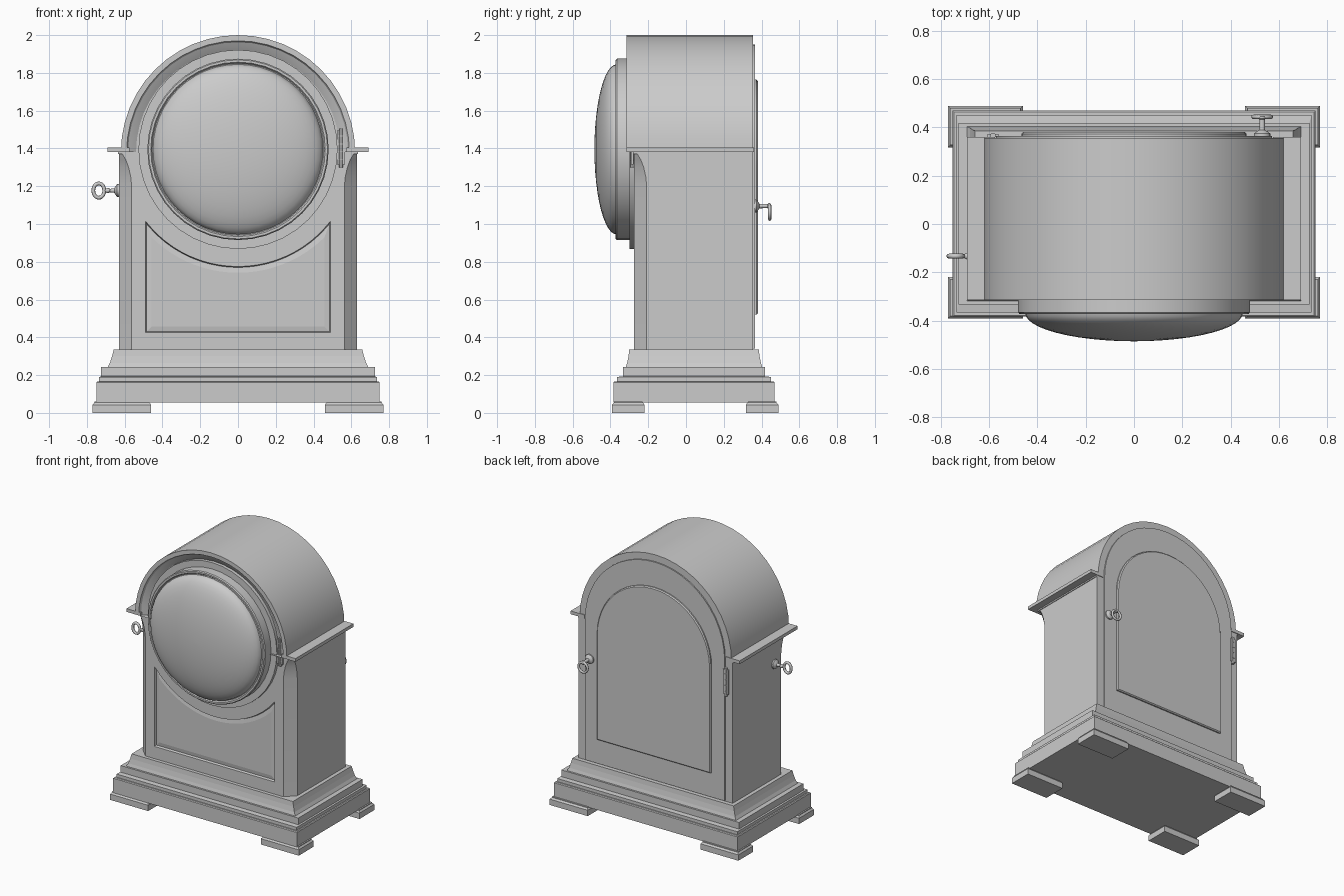
import bpy, bmesh
from math import sin, cos, pi, sqrt, radians
from mathutils import Vector

if "Cube" in bpy.data.objects:
    bpy.data.objects.remove(bpy.data.objects["Cube"])

CY = 0.0425          # depth centre of case and base
ZC = 1.395           # dial centre height
ZA = 1.38            # spring line of the arch


def loft(name, loops, closed=False, smooth=30):
    """Skin between equal-length closed loops; cap the ends unless closed."""
    bm = bmesh.new()
    rows = [[bm.verts.new(p) for p in loop] for loop in loops]
    n = len(rows[0])
    pairs = list(zip(rows, rows[1:])) + ([(rows[-1], rows[0])] if closed else [])
    for a, b in pairs:
        for i in range(n):
            j = (i + 1) % n
            bm.faces.new((a[i], a[j], b[j], b[i]))
    if not closed:
        bm.faces.new(rows[0])
        bm.faces.new(rows[-1])
    bmesh.ops.recalc_face_normals(bm, faces=bm.faces)
    me = bpy.data.meshes.new(name)
    bm.to_mesh(me)
    bm.free()
    ob = bpy.data.objects.new(name, me)
    bpy.context.collection.objects.link(ob)
    bpy.ops.object.select_all(action='DESELECT')
    ob.select_set(True)
    bpy.context.view_layer.objects.active = ob
    if smooth:
        bpy.ops.object.shade_smooth_by_angle(angle=radians(smooth))
    return ob


def rect(cx, cy, hx, hy, z):
    return [(cx - hx, cy - hy, z), (cx + hx, cy - hy, z), (cx + hx, cy + hy, z), (cx - hx, cy + hy, z)]


def box(name, x0, x1, y0, y1, z0, z1):
    cx, cy, hx, hy = (x0 + x1) / 2, (y0 + y1) / 2, (x1 - x0) / 2, (y1 - y0) / 2
    return loft(name, [rect(cx, cy, hx, hy, z) for z in (z0, z1)], smooth=0)


def arch(r, y, zc, bottom=None, n=24):
    """Half-round outline at depth y, optionally with straight sides down to bottom."""
    pts = [(r * cos(pi * i / n), y, zc + r * sin(pi * i / n)) for i in range(n + 1)]
    return pts + ([(-r, y, bottom), (r, y, bottom)] if bottom is not None else [])


def lathe(name, profile, origin, axis, n=32):
    """Revolve (radius, distance along axis) points."""
    q = Vector((0, 0, 1)).rotation_difference(Vector(axis))
    o = Vector(origin)
    return loft(name, [[o + q @ Vector((r * cos(2 * pi * i / n), r * sin(2 * pi * i / n), h))
                        for i in range(n)] for r, h in profile])


def bow(name, cx, y, cz, rx, rz, t, n=20, m=8):
    """Oval ring lying in the xz plane."""
    loops = []
    for i in range(n):
        a = 2 * pi * i / n
        loops.append([(cx + (rx + t * cos(2 * pi * k / m)) * cos(a), y + t * sin(2 * pi * k / m),
                       cz + (rz + t * cos(2 * pi * k / m)) * sin(a)) for k in range(m)])
    return loft(name, loops, closed=True, smooth=60)


# feet
for sx in (-1, 1):
    for cy in (-0.305, 0.403):
        loft("foot", [rect(sx * 0.615, cy, 0.155 - d, 0.086 - d, z)
                      for d, z in ((0, 0), (0, 0.043), (0.01, 0.055), (0.01, 0.06))], smooth=0)

# stepped base with cove top
loft("base_moulding", [rect(0, CY, hx, hy, z) for hx, hy, z in (
    (0.75, 0.426, 0.055), (0.75, 0.426, 0.162), (0.745, 0.42, 0.167), (0.735, 0.408, 0.167),
    (0.735, 0.408, 0.19), (0.725, 0.375, 0.194), (0.725, 0.375, 0.243), (0.69, 0.361, 0.243),
    (0.678, 0.354, 0.265), (0.667, 0.347, 0.30), (0.658, 0.343, 0.335))], smooth=0)

# case with chamfered front corners that run out under the ledge
def plan(c, z):
    half = [(0.63, 0.355, z), (0.63, -0.275 + c, z), (0.63 - c, -0.275, z)]
    return half + [(-x, y, zz) for x, y, zz in reversed(half)]

case = loft("case", [plan(c, z) for c, z in (
    (0.067, 0.33), (0.067, 1.2), (0.062, 1.25), (0.051, 1.30), (0.036, 1.34), (0.018, 1.37), (0.016, 1.38))])

# sunk front panel, top edge following the dial
def panel(w, zb, r, y):
    pts = [(w, y, zb)]
    for i in range(21):
        x = w - 2 * w * i / 20
        pts.append((x, y, ZC - sqrt(r * r - x * x)))
    return pts + [(-w, y, zb)]

cut = loft("panel_cutter", [panel(0.4935, 0.422, 0.617, -0.28), panel(0.49, 0.425, 0.62, -0.275),
                            panel(0.485, 0.43, 0.625, -0.258), panel(0.457, 0.458, 0.653, -0.263)], smooth=0)
cut.hide_render = True
mod = case.modifiers.new("panel", 'BOOLEAN')
mod.object, mod.operation, mod.solver = cut, 'DIFFERENCE', 'EXACT'
bpy.context.view_layer.objects.active = case
bpy.ops.object.modifier_apply(modifier=mod.name)
bpy.data.objects.remove(cut)

# arched hood with moulded front edge
loft("arched_hood", [arch(r, y, ZA) for r, y in (
    (0.62, 0.355), (0.62, -0.315), (0.59, -0.315), (0.582, -0.30), (0.56, -0.288), (0.54, -0.275))])

# side ledges at the spring line
for s in (-1, 1):
    a, b = sorted((s * 0.575, s * 0.69))
    box("ledge", a, b, -0.315, 0.36, 1.38, 1.404)
    a, b = sorted((s * 0.575, s * 0.635))
    box("ledge_underside", a, b, -0.28, 0.355, 1.37, 1.38)

# dial surround, bezel and domed glass
lathe("bezel", [(0.527, 0.26), (0.527, 0.30), (0.48, 0.30), (0.48, 0.365), (0.474, 0.372),
                (0.462, 0.372), (0.455, 0.362)], (0, 0, ZC), (0, -1, 0), 40)
lathe("dome_glass", [(0.45 * cos(a), 0.368 + 0.117 * sin(a)) for a in
                     [pi / 2 * i / 12 * 0.985 for i in range(13)]], (0, 0, ZC), (0, -1, 0), 48)

# back door with raised panel
loft("back_door", [arch(0.57, 0.35, ZA, 0.34), arch(0.57, 0.364, ZA, 0.34)])
loft("back_panel", [arch(0.465, 0.36, 1.30, 0.52), arch(0.465, 0.373, 1.30, 0.52),
                    arch(0.458, 0.38, 1.30, 0.527)])

# hinges: leaf plus stacked knuckles
def hinge(name, x, y, z0, z1):
    box(name + "_leaf", x - 0.022, x + 0.022, y - 0.006, y + 0.006, z0 + 0.015, z1 - 0.015)
    n = 5
    step = (z1 - z0) / n
    for i in range(n):
        h = step - 0.004
        lathe(name + "_knuckle", [(0.011, 0), (0.011, h)], (x, y, z0 + i * step), (0, 0, 1), 12)

hinge("front_hinge", 0.545, -0.285, 1.30, 1.51)
hinge("back_hinge", -0.583, 0.366, 1.12, 1.33)

# keys: collar, shaft and bow
COLLAR = [(0.034, 0), (0.034, 0.012), (0.02, 0.022), (0.012, 0.026), (0.011, 0.07),
          (0.015, 0.074), (0.015, 0.082), (0.009, 0.088)]
lathe("side_key_shaft", COLLAR[:4] + [(0.009, 0.05), (0.013, 0.056), (0.013, 0.064), (0.008, 0.075)],
      (-0.628, -0.133, 1.177), (-1, 0, 0), 16)
bow("side_key_bow", -0.737, -0.133, 1.177, 0.029, 0.038, 0.01)
lathe("back_key_shaft", COLLAR, (0.53, 0.362, 1.095), (0, 1, 0), 16)
bow("back_key_bow", 0.53, 0.443, 1.062, 0.036, 0.036, 0.009)
